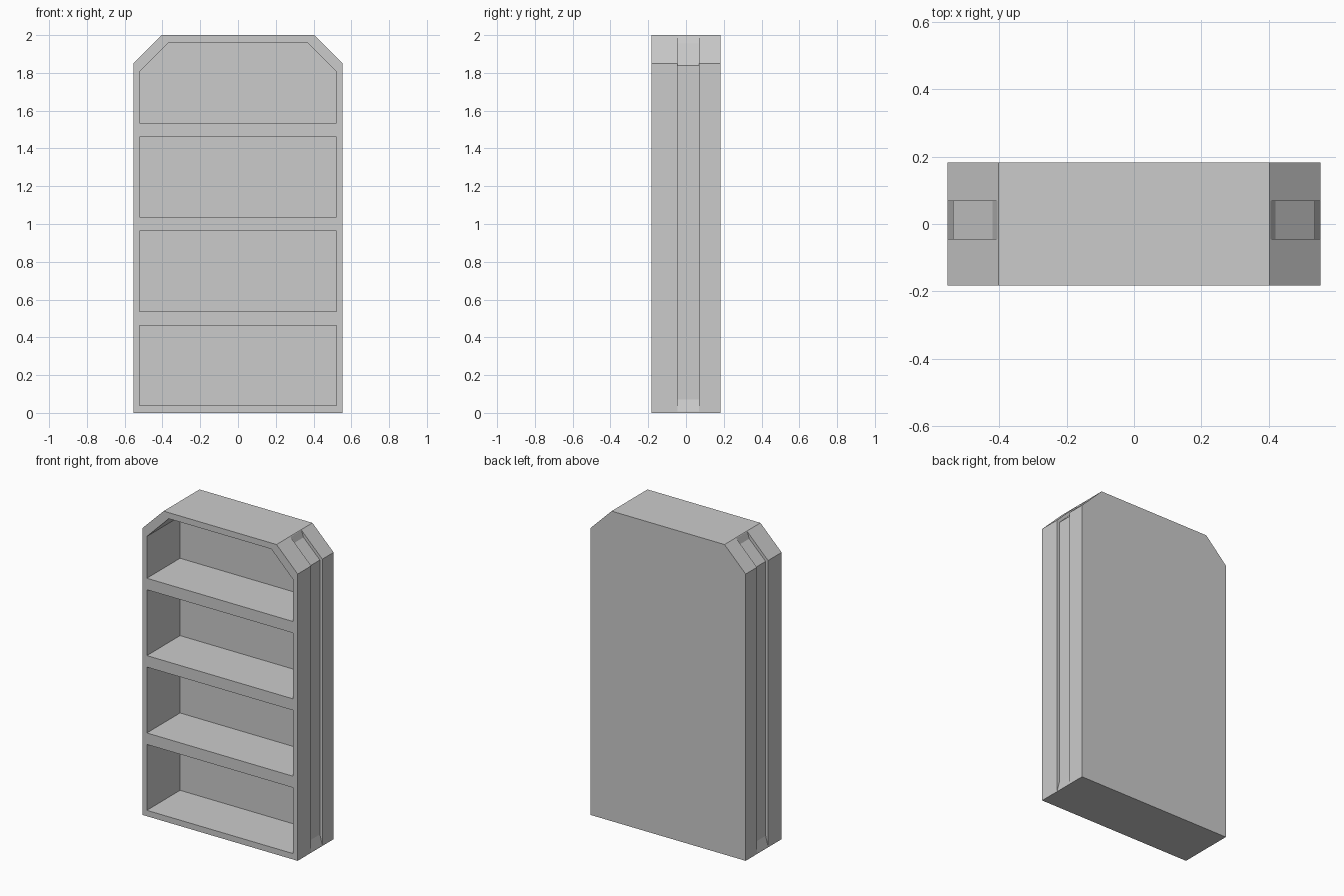
import bpy
import bmesh

cube = bpy.data.objects.get("Cube")
if cube:
    bpy.data.objects.remove(cube, do_unlink=True)

grey = bpy.data.materials.new("plain_grey")
grey.use_nodes = True
colour = (0.6, 0.6, 0.6, 1)
grey.diffuse_color = colour
grey.node_tree.nodes["Principled BSDF"].inputs["Base Color"].default_value = colour


def prism(name, profile, front, back):
    """Extrude an x-z outline along y."""
    bm = bmesh.new()
    face = bm.faces.new([bm.verts.new((x, front, z)) for x, z in profile])
    new = bmesh.ops.extrude_face_region(bm, geom=[face])["geom"]
    verts = [v for v in new if isinstance(v, bmesh.types.BMVert)]
    bmesh.ops.translate(bm, verts=verts, vec=(0, back - front, 0))
    bmesh.ops.recalc_face_normals(bm, faces=bm.faces)
    mesh = bpy.data.meshes.new(name)
    bm.to_mesh(mesh)
    bm.free()
    mesh.materials.append(grey)
    obj = bpy.data.objects.new(name, mesh)
    bpy.context.collection.objects.link(obj)
    return obj


def carve(target, cutter):
    """Cut a shape out of the target and discard the cutter."""
    cutter.hide_render = True
    mod = target.modifiers.new("cut", "BOOLEAN")
    mod.operation = "DIFFERENCE"
    mod.solver = "EXACT"
    mod.object = cutter
    bpy.context.view_layer.objects.active = target
    bpy.ops.object.modifier_apply(modifier=mod.name)
    bpy.data.objects.remove(cutter, do_unlink=True)


def symmetric(half):
    """Close a right-hand outline with its mirror image."""
    return half + [(-x, z) for x, z in reversed(half)]


# Solid body with clipped top corners
W, D = 0.554, 0.183
bookcase = prism("bookcase", symmetric([(W, 0), (W, 1.85), (0.403, 2)]), -D, D)

# Shelf compartments, open at the front
inner, back = 0.522, 0.155
for i in range(4):
    low = 0.038 + i * 0.499
    high = low + 0.425
    half = [(inner, low), (inner, high)]
    if i == 3:
        half = [(inner, low), (inner, 1.805), (0.366, 1.961)]
    carve(bookcase, prism("compartment_cutter", symmetric(half), -D - 0.1, back))

# Shallow channel down each side and over the clipped corner
channel = [(0.405, 2.0), (0.42, 1.955), (0.537, 1.84), (0.537, 0.07),
           (0.555, 0.003), (0.7, 0.003), (0.7, 2.1), (0.41, 2.1)]
for side in (1, -1):
    outline = [(side * x, z) for x, z in channel]
    carve(bookcase, prism("channel_cutter", outline, -0.045, 0.068))
